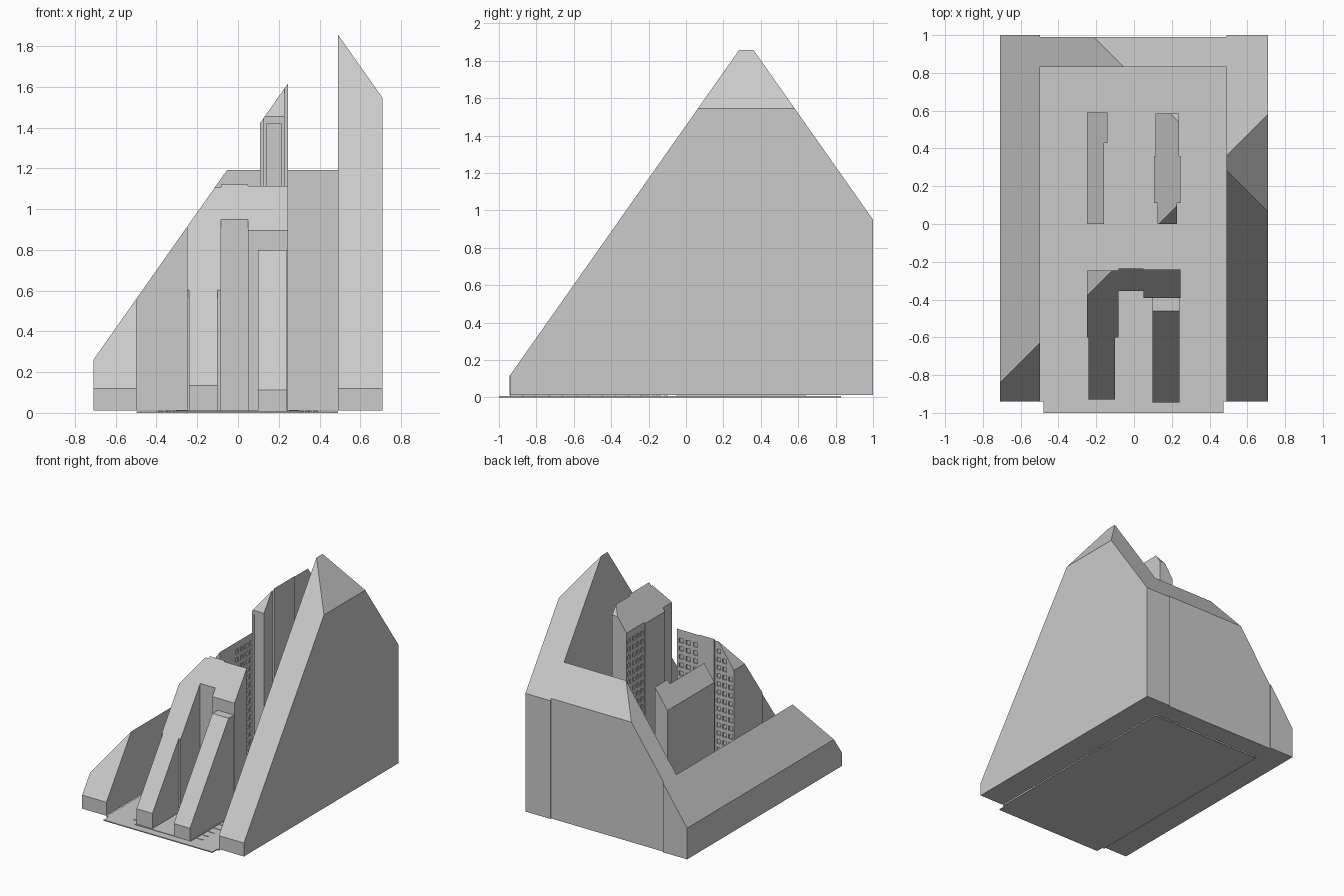
import bpy, bmesh, math
from mathutils import Vector

if "Cube" in bpy.data.objects:
    bpy.data.objects.remove(bpy.data.objects["Cube"])

S = 1.42  # slope of all envelope planes
# Envelope planes: (point, outward normal)
ENVELOPE = [
    ((-0.71, 0, 0.26), (-S, 0, 1)),
    ((0, -0.95, 0.105), (0, -S, 1)),
    ((0, 1, 0.95), (0, S, 1)),
    ((0.71, 0, 1.545), (S, 0, 1)),
]


def to_object(name, bm):
    bmesh.ops.recalc_face_normals(bm, faces=bm.faces)
    mesh = bpy.data.meshes.new(name)
    bm.to_mesh(mesh)
    bm.free()
    ob = bpy.data.objects.new(name, mesh)
    bpy.context.collection.objects.link(ob)
    return ob


def add_box(bm, x0, x1, y0, y1, z0, z1):
    vs = bmesh.ops.create_cube(bm, size=1)["verts"]
    for v in vs:
        v.co = Vector((x0 + (v.co.x + .5) * (x1 - x0),
                       y0 + (v.co.y + .5) * (y1 - y0),
                       z0 + (v.co.z + .5) * (z1 - z0)))


def boxes(name, items):
    bm = bmesh.new()
    for b in items:
        add_box(bm, *b)
    return to_object(name, bm)


def massing(name, plan, base=0.012, top=3.0):
    """Extrude a plan outline and trim it with the sloping envelope."""
    bm = bmesh.new()
    f = bm.faces.new([bm.verts.new((x, y, base)) for x, y in plan])
    ext = bmesh.ops.extrude_face_region(bm, geom=[f], use_keep_orig=True)["geom"]
    for v in ext:
        if isinstance(v, bmesh.types.BMVert):
            v.co.z = top
    for co, no in ENVELOPE:
        bmesh.ops.bisect_plane(bm, geom=bm.verts[:] + bm.edges[:] + bm.faces[:],
                               dist=1e-5, plane_co=co,
                               plane_no=Vector(no).normalized(), clear_outer=True)
        rim = [e for e in bm.edges if e.is_boundary]
        if rim:
            bmesh.ops.holes_fill(bm, edges=rim, sides=0)
    return to_object(name, bm)


def rect(x0, x1, y0, y1):
    return [(x0, y0), (x1, y0), (x1, y1), (x0, y1)]


def windows(axis, face, a0, a1, cols, limit, d=0.01):
    """Grid of shallow window recesses on a face at x=face or y=face."""
    out = []
    step = (a1 - a0) / cols
    for i in range(cols):
        a = a0 + step * (i + .5)
        z = 0.1
        while z + 0.08 < limit(a):
            u, w = (a - step * .3, a + step * .3), (face - d, face + d)
            out.append((*w, *u, z, z + .035) if axis == "x" else (*u, *w, z, z + .035))
            z += 0.065
    return out


def carve(ob, items):
    cut = boxes("window_cutter", items)
    cut.hide_render = True
    m = ob.modifiers.new("windows", "BOOLEAN")
    m.object, m.operation, m.solver = cut, "DIFFERENCE", "EXACT"
    bpy.context.view_layer.objects.active = ob
    bpy.ops.object.modifier_apply(modifier=m.name)
    bpy.data.objects.remove(cut)


def left_z(x):
    return 0.26 + S * (x + 0.71)


# Perimeter blocks
massing("left_block", rect(-0.71, -0.497, -0.94, 1.0))
massing("right_block", rect(0.49, 0.71, -0.94, 1.0))
massing("back_block", rect(-0.497, 0.49, 0.83, 0.99))

# Rear towers
left_tower = massing("left_tower", [(-0.25, 0), (-0.16, 0), (-0.16, 0.43), (-0.14, 0.43),
                                    (-0.14, 0.59), (-0.25, 0.59)])
carve(left_tower, windows("x", -0.16, 0.19, 0.42, 4, lambda a: left_z(-0.16)))

right_tower = massing("right_tower", [(0.125, 0), (0.228, 0), (0.228, 0.11), (0.245, 0.11),
                                      (0.245, 0.36), (0.238, 0.36), (0.238, 0.585),
                                      (0.113, 0.585), (0.113, 0.36), (0.107, 0.36),
                                      (0.107, 0.11), (0.125, 0.11)])
carve(right_tower, windows("x", 0.113, 0.365, 0.575, 4, lambda a: left_z(0.113))
      + [(0.14, 0.21, -0.01, 0.008, 0.03, 1.42)])

# Front building: back bar with left arm, then the lower right arm
front = massing("front_building", [(-0.24, -0.93), (-0.1, -0.93), (-0.1, -0.6), (-0.083, -0.6),
                                   (-0.083, -0.355), (0.05, -0.355), (0.05, -0.393),
                                   (0.245, -0.393), (0.245, -0.24), (0.05, -0.24),
                                   (0.05, -0.235), (-0.083, -0.235), (-0.083, -0.245),
                                   (-0.25, -0.245), (-0.25, -0.6), (-0.24, -0.6)])
carve(front, windows("y", -0.24, 0.055, 0.24, 3, lambda a: 1.11)
      + windows("y", -0.245, -0.245, -0.088, 3, lambda a: min(left_z(a), 1.1)))
massing("front_right_arm", rect(0.098, 0.24, -0.945, -0.393), top=0.8)

# Ground slab, pavements and tower plazas
boxes("ground_slab", [(-0.497, 0.49, -0.94, 0.83, 0, 0.008),
                      (-0.48, 0.475, -1.0, -0.94, 0, 0.008)])
boxes("tower_plazas", [(-0.305, -0.085, -0.05, 0.64, 0.006, 0.013),
                       (0.05, 0.3, -0.05, 0.64, 0.006, 0.013)])
boxes("front_plaza", [(-0.25, 0.245, -0.94, -0.24, 0.006, 0.012)])

# Parking bay lines and dashed turning curves
t = 0.003
lines = []
for i in range(9):
    y = -0.305 - i * 0.071
    for s in (-1, 1):
        x0, x1 = sorted((s * 0.25, s * 0.305))
        lines.append((x0, x1, y - t, y + t, 0.006, 0.011))
for i in range(7):
    x = -0.19 + i * 0.0625
    lines.append((x - t, x + t, -0.24, -0.19, 0.006, 0.011))
for s in (-1, 1):
    for r in (0.045, 0.085):
        for k in range(6):
            a = math.radians(5 + k * 16)
            x, y = s * (0.305 + r * math.cos(a)), -0.185 + r * math.sin(a)
            lines.append((x - .004, x + .004, y - .004, y + .004, 0.006, 0.011))
boxes("road_markings", lines)
